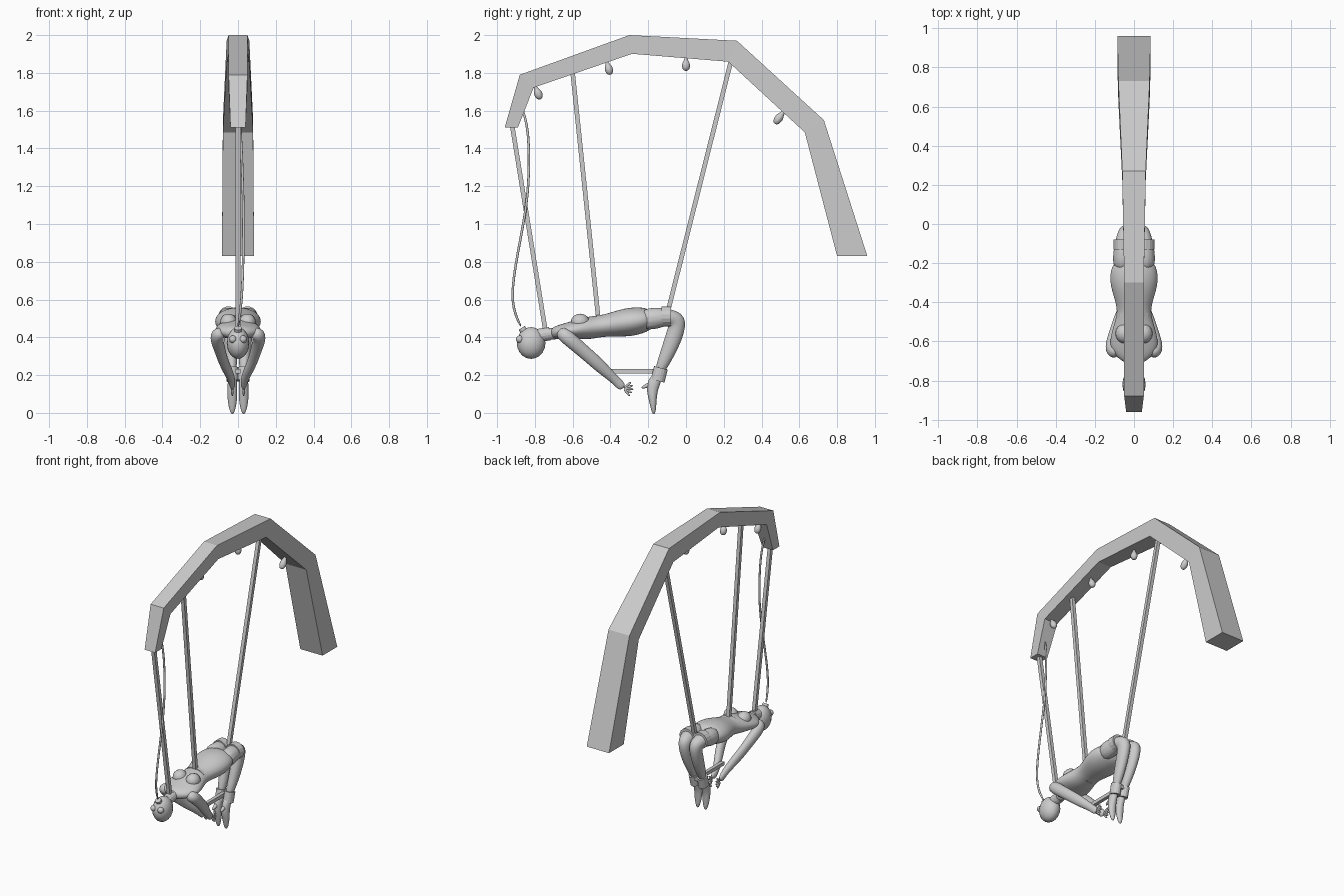
import bpy
import bmesh
from math import cos, sin, pi, sqrt
from mathutils import Vector

default_cube = bpy.data.objects.get("Cube")
if default_cube:
    bpy.data.objects.remove(default_cube, do_unlink=True)

# One plain material for everything
grey = bpy.data.materials.new("plain_grey")
grey.use_nodes = True
grey.diffuse_color = (.6, .6, .6, 1)
grey.node_tree.nodes["Principled BSDF"].inputs["Base Color"].default_value = grey.diffuse_color


def point(y, z, x=0):
    return Vector((x, y, z))


def spread(start, end, count):
    return [start.lerp(end, i / (count - 1)) for i in range(count)]


def finish(name, bm, smooth):
    bmesh.ops.recalc_face_normals(bm, faces=bm.faces)
    for face in bm.faces:
        face.smooth = smooth
    mesh = bpy.data.meshes.new(name)
    bm.to_mesh(mesh)
    bm.free()
    mesh.materials.append(grey)
    obj = bpy.data.objects.new(name, mesh)
    bpy.context.collection.objects.link(obj)
    return obj


def skin(name, loops, smooth=False):
    """Join closed loops of points into a capped tube."""
    bm = bmesh.new()
    rings = [[bm.verts.new(co) for co in loop] for loop in loops]
    for lower, upper in zip(rings, rings[1:]):
        for k in range(len(lower)):
            bm.faces.new((lower[k - 1], lower[k], upper[k], upper[k - 1]))
    bm.faces.new(rings[0])
    bm.faces.new(rings[-1])
    return finish(name, bm, smooth)


def ellipse(centre, along, width, depth, sides):
    """Cross-section at right angles to the path direction."""
    across = Vector((1, 0, 0))
    across = (across - along * across.dot(along)).normalized()
    up = along.cross(across)
    angles = [2 * pi * (k + .5) / sides for k in range(sides)]
    return [centre + across * width * cos(a) + up * depth * sin(a) for a in angles]


def loft(name, path, widths, depths=None, flip=1, sides=12, smooth=True):
    path = [Vector((p.x * flip, p.y, p.z)) for p in path]
    steps = [(b - a).normalized() for a, b in zip(path, path[1:])]
    tangents = [(a + b).normalized() for a, b in zip(steps[:1] + steps, steps + steps[-1:])]
    swell = 1.04 if smooth else 1
    loops = [ellipse(p, t, w * swell, d * swell, sides)
             for p, t, w, d in zip(path, tangents, widths, depths or widths)]
    obj = skin(name, loops, smooth)
    if smooth:
        rounding = obj.modifiers.new("rounding", "SUBSURF")
        rounding.levels = rounding.render_levels = 2


def band(name, start, end, width, depth, flip=1):
    loft(name, [start, end], [width] * 2, [depth] * 2, flip, sides=16, smooth=False)


def rod(name, start, end):
    loft(name, [start, end], [.012 * sqrt(2)] * 2, sides=4, smooth=False)


def ball(name, centre, width, depth, height, flip=1):
    bm = bmesh.new()
    bmesh.ops.create_uvsphere(bm, u_segments=16, v_segments=10, radius=1)
    bmesh.ops.scale(bm, vec=(width, depth, height), verts=bm.verts)
    bmesh.ops.translate(bm, vec=(centre.x * flip, centre.y, centre.z), verts=bm.verts)
    finish(name, bm, True)


# Bent overhead beam: outer corners, thickened inwards along each corner's bisector
outer = [point(-.96, 1.51), point(-.88, 1.79), point(-.3, 2),
         point(.27, 1.97), point(.73, 1.55), point(.96, .83)]
thickness = [.07, .1, .1, .12, .12, .16]
half_widths = [.04, .05, .05, .06, .08, .085]
steps = [(b - a).normalized() for a, b in zip(outer, outer[1:])]
rise, fall = point(0, 1), point(0, -1)
turns = [rise] + [(a + b).normalized() for a, b in zip(steps, steps[1:])] + [fall]
sections = []
for corner, turn, thick, half in zip(outer, turns, thickness, half_widths):
    inner = corner + thick * point(turn.z, -turn.y)
    side = Vector((half, 0, 0))
    sections.append([corner - side, corner + side, inner + side, inner - side])
skin("overhead_beam", sections)

# Landmarks of the figure, paired ones on its left
neck, throat, crown = point(-.72, .42), point(-.78, .41), point(-.82, .37)
waist, mouth = point(-.46, .46), point(-.87, .45)
hip, thigh, knee = point(-.25, .49, .06), point(-.1, .51, .05), point(-.04, .49, .04)
shin, calf, ankle = point(-.06, .41, .04), point(-.1, .31, .035), point(-.15, .2, .03)
shoulder, elbow = point(-.64, .41, .12), point(-.49, .28, .08)
wrist, palm = point(-.37, .17, .03), point(-.33, .13, .03)

# Suspension straps and the low tie bar
rod("neck_strap", point(-.92, 1.52), point(-.745, .44))
rod("waist_strap", point(-.6, 1.8), waist)
rod("thigh_strap", point(.24, 1.87), point(-.1, .52))
rod("tie_bar", point(-.4, .22), point(-.11, .22))

# Lamps hanging under the beam, each with its own tilt
lamps = [(point(-.8, 1.73), .03), (point(-.42, 1.86), .02),
         (point(0, 1.88), 0), (point(.52, 1.6), -.05)]
for number, (socket, tilt) in enumerate(lamps):
    tip = socket + point(tilt, -.07)
    loft(f"lamp_{number}", spread(socket, tip, 6), [.01, .01, .02, .022, .02, .01])

# Air hose, bowed sideways between beam and mouthpiece
hose = [point(-.87, 1.62), point(-.83, 1.5), point(-.83, 1.2), point(-.86, 1),
        point(-.92, .7), point(-.92, .55), mouth]
for i, p in enumerate(hose):
    p.x = .03 * sin(pi * i / (len(hose) - 1))
loft("air_hose", hose, [.007] * len(hose), sides=8)

# Torso, neck and head
loft("torso", spread(neck, point(-.17, .5), 9),
     [.04, .12, .12, .1, .08, .1, .12, .12, .09],
     [.03, .04, .05, .06, .055, .065, .075, .07, .05], sides=16)
loft("neck", [point(-.67, .42), neck, throat, crown], [.035, .03, .03, .03])
ball("head", crown, .06, .076, .084)
ball("jaw", point(-.84, .41), .036, .042, .036)
band("mouthpiece", point(-.85, .42), mouth, .02, .02)
band("neck_collar", throat, neck, .035, .036)
band("waist_belt", waist - point(.015, 0), waist + point(.02, 0), .086, .06)

# Paired limbs
for name, flip in (("left", 1), ("right", -1)):
    ball(f"{name}_chest", point(-.56, .48, .05), .045, .05, .045, flip)
    ball(f"{name}_goggle", point(-.88, .39, .027), .02, .02, .02, flip)
    upper_arm = shoulder.lerp(elbow, .5)
    forearm = elbow.lerp(wrist, .4)
    loft(f"{name}_arm",
         [point(-.67, .43, .08), shoulder, upper_arm, elbow, forearm, wrist, palm],
         [.03, .04, .03, .026, .026, .02, .012],
         [.03, .04, .036, .035, .033, .022, .027], flip)
    for finger in range(5):
        angle = .7 - .4 * finger
        tip = palm + .055 * point(cos(angle), sin(angle))
        loft(f"{name}_finger_{finger}", [palm, tip], [.009, .006], flip=flip, sides=8)
    loft(f"{name}_leg", [hip, thigh, knee, shin, calf, ankle],
         [.06, .05, .04, .036, .032, .022],
         [.07, .05, .057, .047, .038, .025], flip)
    band(f"{name}_thigh_band", thigh - point(.03, 0), thigh + point(.02, 0), .055, .054, flip)
    band(f"{name}_ankle_cuff", calf.lerp(ankle, .65), ankle - point(0, .03), .032, .038, flip)
    instep, arch, toe = point(-.17, .16, .03), point(-.18, .12, .03), point(-.17, -.01, .03)
    loft(f"{name}_foot", [ankle, instep, arch, arch.lerp(toe, .4), toe],
         [.02, .025, .025, .027, .01], [.025, .035, .03, .02, .01], flip)
    loft(f"{name}_heel", [instep, point(-.24, .13, .03)], [.02, .007], flip=flip, sides=8)
